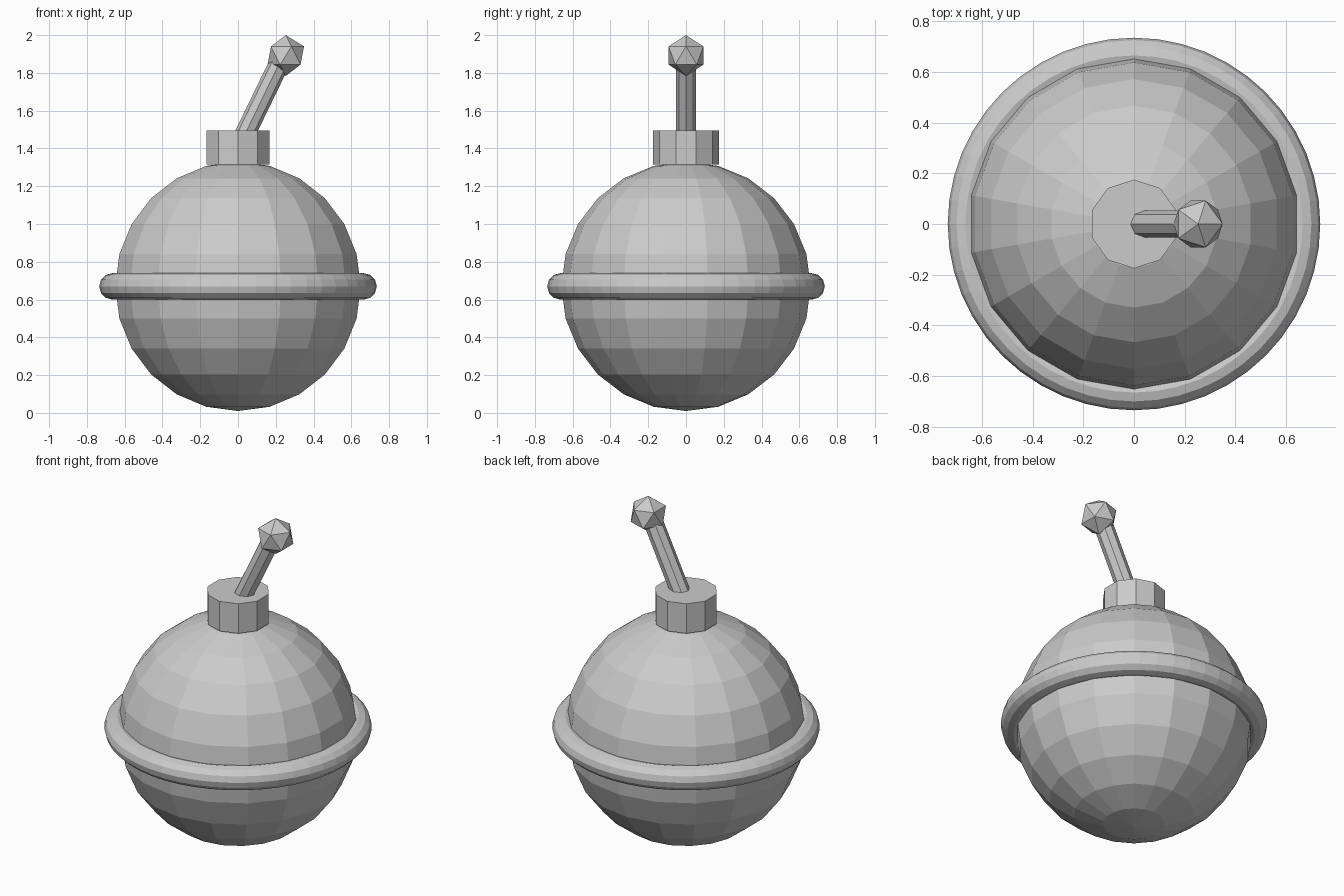
import bpy
from math import atan2
from mathutils import Vector

# Remove the default cube only
cube = bpy.data.objects.get("Cube")
if cube:
    bpy.data.objects.remove(cube, do_unlink=True)

# Single flat grey
grey = bpy.data.materials.new("plain grey")
grey.use_nodes = True
colour = (0.6, 0.6, 0.6, 1)
grey.diffuse_color = colour
grey.node_tree.nodes["Principled BSDF"].inputs["Base Color"].default_value = colour


def finish(name):
    obj = bpy.context.object
    obj.name = obj.data.name = name
    obj.data.materials.append(grey)
    return obj


def rod(name, start, end, radius, sides):
    """Flat-shaded prism between two points, tilted in the x-z plane."""
    start, end = Vector(start), Vector(end)
    axis = end - start
    bpy.ops.mesh.primitive_cylinder_add(
        vertices=sides, radius=radius, depth=axis.length,
        location=(start + end) / 2, rotation=(0, atan2(axis.x, axis.z), 0))
    return finish(name)


CENTRE = (0, 0, 0.67)

# Faceted round body
bpy.ops.mesh.primitive_uv_sphere_add(
    segments=18, ring_count=12, radius=0.66, location=CENTRE)
finish("body")

# Belt around the middle
bpy.ops.mesh.primitive_torus_add(
    major_segments=48, minor_segments=12,
    major_radius=0.665, minor_radius=0.07, location=CENTRE)
finish("belt_ring")

# Neck on top and the slanted fuse
rod("neck", (0, 0, 1.315), (0, 0, 1.495), 0.175, 10)
rod("fuse", (0.0, 0, 1.40), (0.215, 0, 1.843), 0.054, 8)

# Faceted spark at the end of the fuse
bpy.ops.mesh.primitive_ico_sphere_add(
    subdivisions=1, radius=0.108, location=(0.253, 0, 1.892))
finish("spark")
